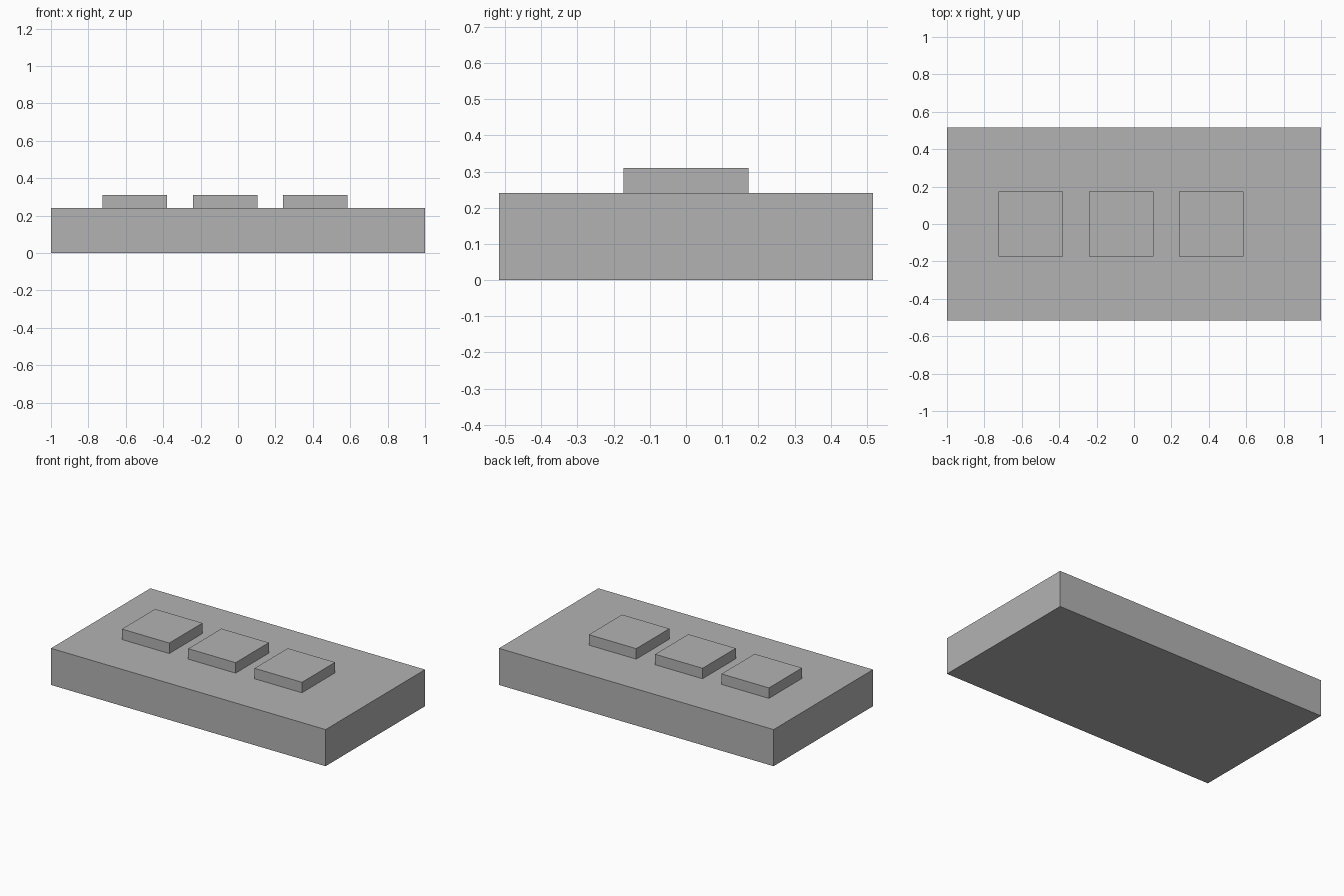
import bpy

if "Cube" in bpy.data.objects:
    bpy.data.objects.remove(bpy.data.objects["Cube"])

grey = bpy.data.materials.new("plain grey")
grey.diffuse_color = (0.45, 0.45, 0.45, 1)
grey.use_nodes = True
grey.node_tree.nodes["Principled BSDF"].inputs["Base Color"].default_value = grey.diffuse_color


def box(name, centre, size):
    """Axis-aligned box with its size baked into the mesh."""
    bpy.ops.mesh.primitive_cube_add(size=1, location=centre)
    ob = bpy.context.object
    ob.name = name
    ob.scale = size
    bpy.ops.object.transform_apply(location=False, rotation=False, scale=True)
    ob.data.materials.append(grey)
    return ob


BASE_H = 0.241
PAD_H = 0.069
PAD_W = 0.345

# Base slab
box("base_slab", (0, 0, BASE_H / 2), (2, 1.034, BASE_H))

# Row of three square pads, shifted toward the left
for i in range(3):
    x = -0.552 + i * 0.483
    box(f"square_pad_{i + 1}", (x, 0, BASE_H + PAD_H / 2), (PAD_W, PAD_W, PAD_H))
